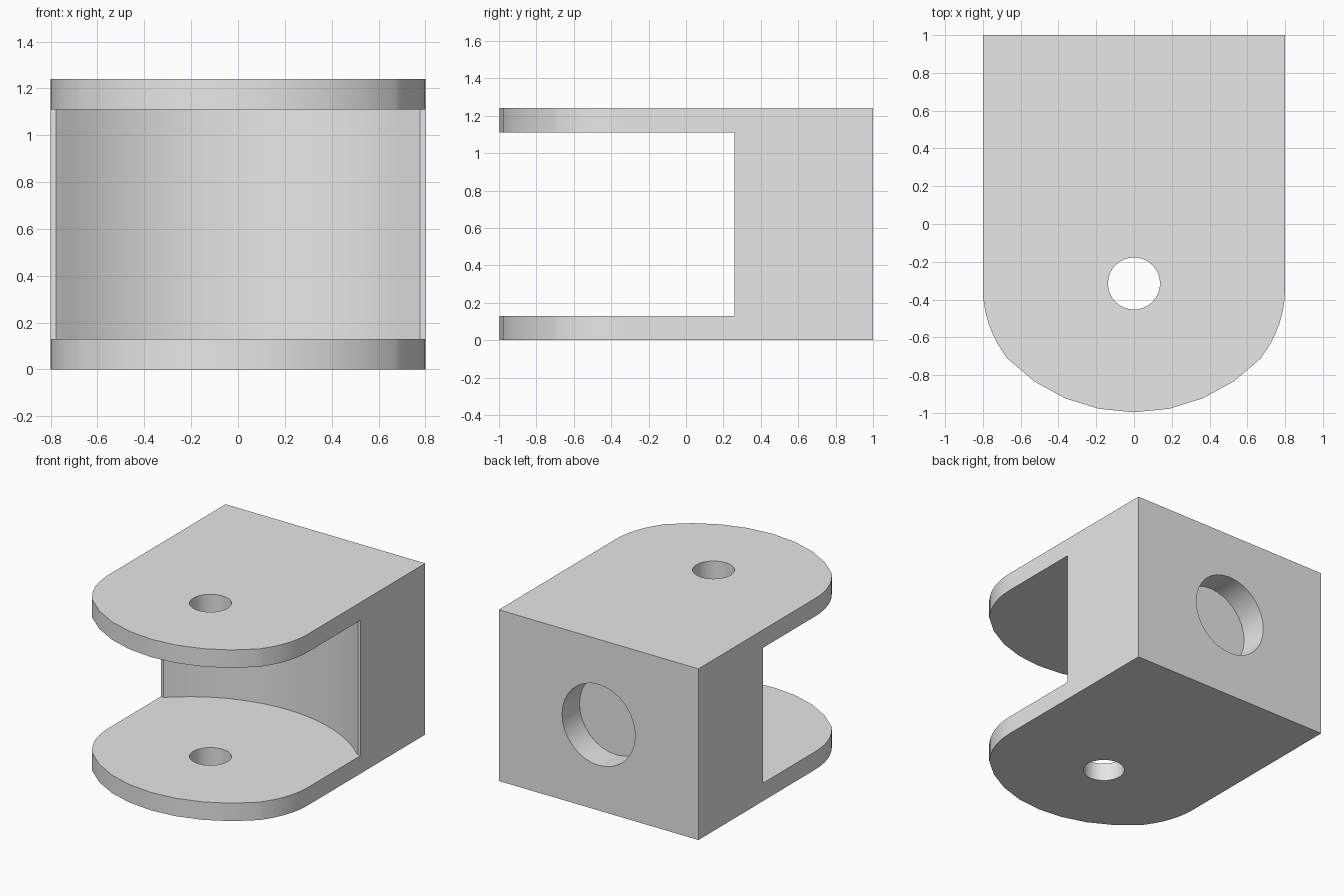
import bpy, bmesh
from math import sin, cos, radians, pi

if "Cube" in bpy.data.objects:
    bpy.data.objects.remove(bpy.data.objects["Cube"], do_unlink=True)

HEIGHT = 1.24
PLATE = 0.13
PIN_Y = -0.315

grey = bpy.data.materials.new("light_grey")
grey.use_nodes = True
grey.diffuse_color = (0.8, 0.8, 0.8, 1)
grey.node_tree.nodes["Principled BSDF"].inputs["Base Color"].default_value = (0.8, 0.8, 0.8, 1)


def arc(cx, cy, r, start, end, steps):
    """Points on an arc, angles in degrees."""
    angles = [radians(start + (end - start) * i / steps) for i in range(steps + 1)]
    return [(cx + r * cos(a), cy + r * sin(a)) for a in angles]


def mirrored(right_half):
    """Close a profile running from the right side to the centre line."""
    return right_half + [(-x, y) for x, y in reversed(right_half) if abs(x) > 1e-4]


def prism(name, outline, z0, z1):
    bm = bmesh.new()
    face = bm.faces.new([bm.verts.new((x, y, z0)) for x, y in outline])
    top = bmesh.ops.extrude_face_region(bm, geom=[face])["geom"]
    moved = [v for v in top if isinstance(v, bmesh.types.BMVert)]
    bmesh.ops.translate(bm, verts=moved, vec=(0, 0, z1 - z0))
    bmesh.ops.recalc_face_normals(bm, faces=bm.faces)
    mesh = bpy.data.meshes.new(name)
    bm.to_mesh(mesh)
    bm.free()
    obj = bpy.data.objects.new(name, mesh)
    obj.data.materials.append(grey)
    bpy.context.collection.objects.link(obj)
    return obj


# Block with a rounded nose: straight sides, corner rounding, broad front arc
half = [(0.8, 1.0)] + arc(0.208, -0.34, 0.592, 0, -36, 6) + arc(0, -0.065, 0.932, -44, -90, 4)
bracket = prism("clevis_bracket", mirrored(half), 0, HEIGHT)

# Slot between the plates, ending in a concave wall with narrow side lips
wall = [(1.2, -1.3), (1.2, 0.26), (0.778, 0.26), (0.765, 0.27)]
wall += arc(0, -0.55, 1.12, 48, 90, 12)
slot = prism("slot_cutter", mirrored(wall), PLATE, HEIGHT - PLATE)

# Pin hole through both plates
pin = prism("pin_hole_cutter", arc(0, PIN_Y, 0.138, 0, 360 - 360 / 32, 31), -0.2, HEIGHT + 0.2)

# Blind round socket in the back face
socket = prism("socket_cutter", arc(0, 0, 0.293, 0, 360 - 360 / 32, 31), 0, 0.5)
socket.rotation_euler.x = -pi / 2
socket.location = (0, 0.8, HEIGHT / 2)

cutters = [slot, pin, socket]
bpy.context.view_layer.objects.active = bracket
for cutter in cutters:
    cutter.hide_render = True
    mod = bracket.modifiers.new(cutter.name, "BOOLEAN")
    mod.operation = "DIFFERENCE"
    mod.solver = "EXACT"
    mod.object = cutter
bpy.context.view_layer.update()
for cutter in cutters:
    bpy.ops.object.modifier_apply(modifier=cutter.name)
for cutter in cutters:
    bpy.data.objects.remove(cutter, do_unlink=True)

# Smooth curved walls, crisp rims
bpy.ops.object.select_all(action="DESELECT")
bracket.select_set(True)
bpy.ops.object.shade_smooth_by_angle(angle=radians(30))
